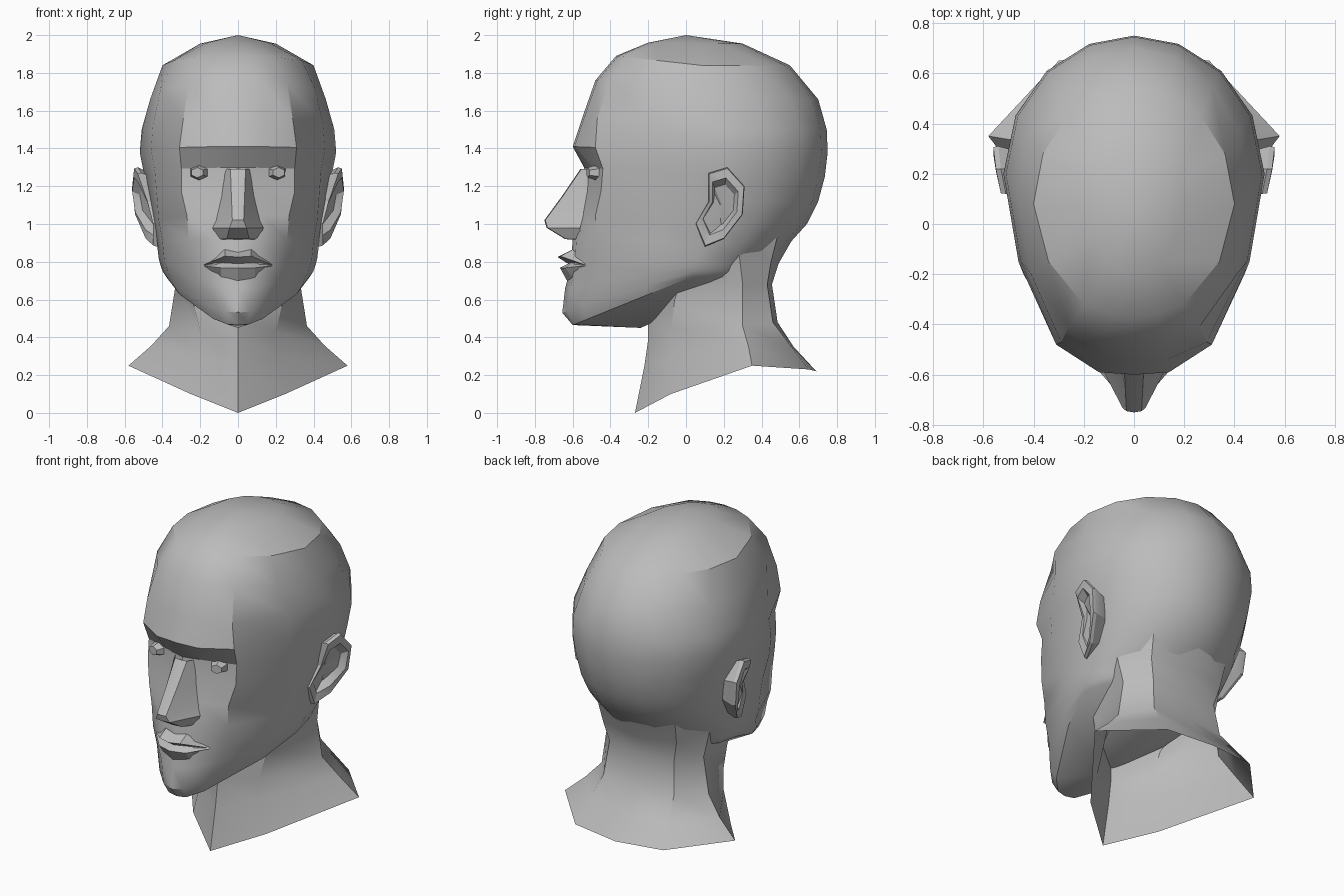
import bpy, bmesh, math
from mathutils import Vector, Matrix

if "Cube" in bpy.data.objects:
    bpy.data.objects.remove(bpy.data.objects["Cube"])

grey = bpy.data.materials.new("clay grey")
grey.diffuse_color = (0.5, 0.5, 0.5, 1)
grey.use_nodes = True
grey.node_tree.nodes["Principled BSDF"].inputs["Base Color"].default_value = grey.diffuse_color


def finish(name, bm, angle=30, mirror=False):
    me = bpy.data.meshes.new(name)
    bm.to_mesh(me)
    bm.free()
    ob = bpy.data.objects.new(name, me)
    bpy.context.collection.objects.link(ob)
    me.materials.append(grey)
    if mirror:
        ob.modifiers.new("mirror", 'MIRROR')
    bpy.ops.object.select_all(action='DESELECT')
    ob.select_set(True)
    bpy.context.view_layer.objects.active = ob
    bpy.ops.object.shade_smooth_by_angle(angle=math.radians(angle))
    return ob


def loft(rows, closed):
    """Skin rows of points, ordered from top to bottom."""
    bm = bmesh.new()
    vs = [[bm.verts.new(p) for p in row] for row in rows]
    n = len(vs[0])
    for a, b in zip(vs, vs[1:]):
        for j in range(n if closed else n - 1):
            k = (j + 1) % n
            bm.faces.new((a[j], b[j], b[k], a[k]))
    bmesh.ops.remove_doubles(bm, verts=bm.verts, dist=0.0005)
    return bm


def flip(p):
    return (-p[0], p[1], p[2])


def full_ring(half):      # front centre -> right side -> back centre -> left side
    return half + [flip(p) for p in half[-2:0:-1]]


def full_strip(half):     # left side -> centre -> right side
    return [flip(p) for p in half[:0:-1]] + half


def triples(flat):
    return [tuple(flat[i:i + 3]) for i in range(0, len(flat), 3)]


# Head: front z, side z, front y, inner face y, face corner x y, temple x y,
# half width, y of widest point, back y
head_rows = [
    (1.96, 1.955, -.20, -.19, .10, -.15, .17, -.05, .20, .08, .30),
    (1.89, 1.84, -.37, -.36, .20, -.32, .34, -.15, .40, .08, .55),
    (1.76, 1.66, -.48, -.47, .26, -.41, .41, -.20, .465, .12, .70),
    (1.56, 1.50, -.55, -.54, .29, -.47, .45, -.15, .51, .20, .745),
    (1.41, 1.38, -.60, -.59, .31, -.48, .46, -.15, .52, .20, .75),
    (1.30, 1.25, -.54, -.50, .30, -.44, .44, -.20, .495, .20, .735),
    (1.18, 1.12, -.55, -.50, .30, -.45, .43, -.20, .47, .20, .70),
    (1.05, 1.00, -.57, -.54, .27, -.48, .42, -.15, .45, .15, .64),
    (.92, .90, -.60, -.58, .26, -.47, .40, -.15, .43, .12, .55),
    (.77, .82, -.61, -.59, .25, -.47, .39, -.15, .42, .06, .47),
    (.66, .78, -.64, -.61, .21, -.49, .37, -.15, .41, .04, .42),
    (.53, .75, -.655, -.63, .15, -.55, .34, -.20, .40, .04, .40),
    (.465, .72, -.60, -.59, .13, -.52, .31, -.20, .38, .03, .36),
]


def head_ring(zf, zs, yf, ay, cx, cy, tx, ty, w, ym, yb):
    pts = [(0, yf), (.45 * cx, ay), (cx, cy), (tx, ty), (w, ym)]
    for deg in (25, 48, 70, 90):
        a = math.radians(deg)
        pts.append((w * math.cos(a) if deg < 90 else 0, ym + (yb - ym) * math.sin(a)))
    return full_ring([(x, y, zf + (zs - zf) * min(1, (y - yf) / (ym - yf))) for x, y in pts])


rings = [head_ring(*r) for r in head_rows]
n = len(rings[0])
rings = [[(0, 0, 2.0)] * n] + rings + [[(0, -.24, .45)] * n]
finish("head", loft(rings, True))

# Neck: open tube flaring into the shoulders
neck_rows = [
    (0, -.10, .80, .33, 0, .90, .40, .22, 1.02, .27, .50, 1.0, 0, .61, 1.0),
    (0, -.20, .60, .30, -.02, .72, .36, .28, .85, .25, .45, .80, 0, .49, .79),
    (0, -.20, .50, .24, -.06, .60, .33, .30, .68, .22, .43, .68, 0, .455, .68),
    (0, -.20, .39, .20, -.08, .43, .365, .30, .46, .24, .46, .48, 0, .485, .48),
    (0, -.22, .25, .20, -.08, .30, .46, .33, .355, .27, .55, .36, 0, .57, .35),
    (0, -.27, 0, .25, -.08, .10, .58, .35, .25, .30, .65, .23, 0, .69, .22),
]
finish("neck", loft([full_ring(triples(r)) for r in neck_rows], True), 35)

# Nose: z, ridge y, ridge half width, side x, side y
nose_rows = [
    (1.29, -.56, .04, .075, -.50),
    (1.15, -.655, .035, .09, -.51),
    (1.02, -.75, .03, .115, -.55),
    (.98, -.738, .045, .135, -.56),
    (.92, -.64, .06, .11, -.56),
    (.915, -.57, .06, .10, -.55),
]
finish("nose", loft([full_strip([(0, y, z), (xr, y + .005, z), (xs, ys, z)])
                     for z, y, xr, xs, ys in nose_rows], False), 25)

# Lips: centre, bow and corner of each row
lip_rows = [
    (0, -.61, .85, .07, -.60, .865, .18, -.52, .785),
    (0, -.68, .825, .07, -.665, .83, .18, -.54, .785),
    (0, -.625, .79, .08, -.605, .795, .18, -.53, .782),
    (0, -.667, .768, .09, -.64, .768, .18, -.54, .779),
    (0, -.63, .70, .09, -.60, .715, .17, -.52, .772),
]
finish("lips", loft([full_strip(triples(r)) for r in lip_rows], False), 25)

# Eyes: small bevelled six-sided lozenges
bm = bmesh.new()
place = (Matrix.Translation((.21, -.495, 1.272)) @ Matrix.Rotation(math.radians(14), 4, 'Z')
         @ Matrix.Diagonal((1, 1, .75, 1)) @ Matrix.Rotation(math.radians(90), 4, 'X'))
bmesh.ops.create_cone(bm, cap_ends=True, segments=6, radius1=.055, radius2=.036,
                      depth=.05, matrix=place)
bmesh.ops.recalc_face_normals(bm, faces=bm.faces)
finish("eyes", bm, 20, True)

# Ears: rim outline swept from the root, over the rim and into the bowl
rim = triples([.53, .12, 1.27, .55, .22, 1.30, .56, .31, 1.20, .545, .30, 1.05,
               .49, .20, .92, .45, .10, .88, .45, .05, 1.00, .48, .12, 1.12])
centre = Vector((0, .19, 1.10))


def ear_ring(scale, dx):
    ring = []
    for p in rim:
        q = centre + (Vector((0, p[1], p[2])) - centre) * scale
        ring.append((p[0] + dx, q.y, q.z))
    return ring


bowl = [(.475, centre.y, centre.z)] * len(rim)
root = [(.38, centre.y, centre.z)] * len(rim)
ear = loft([root, ear_ring(.82, -.10), ear_ring(1, -.02), ear_ring(.97, 0),
            ear_ring(.72, 0), ear_ring(.55, -.04), bowl], True)
bmesh.ops.recalc_face_normals(ear, faces=ear.faces)
finish("ears", ear, 25, True)
